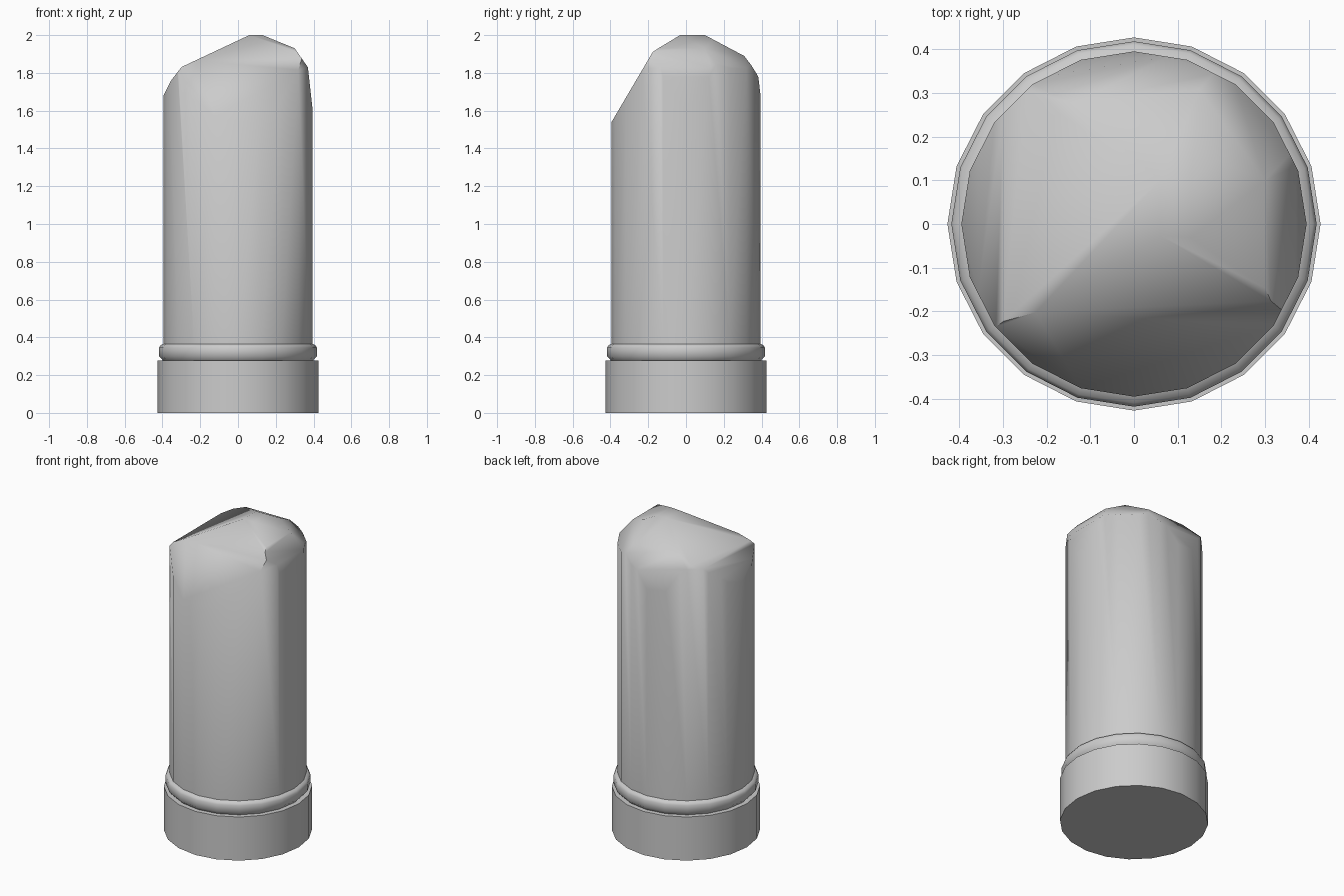
import bpy, bmesh, math
from mathutils import Vector

if "Cube" in bpy.data.objects:
    bpy.data.objects.remove(bpy.data.objects["Cube"])

SIDES = 20


def lathe(bm, profile):
    """Revolve (radius, z) points around z; a zero radius end becomes a cap."""
    rings = []
    for r, z in profile:
        rings.append([bm.verts.new((r * math.cos(2 * math.pi * i / SIDES),
                                    r * math.sin(2 * math.pi * i / SIDES), z))
                      for i in range(SIDES)])
    for low, high in zip(rings, rings[1:]):
        for i in range(SIDES):
            j = (i + 1) % SIDES
            bm.faces.new((low[i], low[j], high[j], high[i]))
    return rings


def finish(name, bm, angle):
    mesh = bpy.data.meshes.new(name)
    bm.to_mesh(mesh)
    bm.free()
    obj = bpy.data.objects.new(name, mesh)
    bpy.context.collection.objects.link(obj)
    bpy.ops.object.select_all(action='DESELECT')
    bpy.context.view_layer.objects.active = obj
    obj.select_set(True)
    bpy.ops.object.shade_smooth_by_angle(angle=math.radians(angle))


# Plinth drum with closed underside and a narrow ledge on top
bm = bmesh.new()
rings = lathe(bm, [(0.427, 0), (0.427, 0.277), (0.397, 0.277)])
bm.faces.new(rings[0][::-1])
finish("base", bm, 50)

# Moulded ring above the plinth
bm = bmesh.new()
lathe(bm, [(0.397, 0.277), (0.418, 0.30), (0.418, 0.345), (0.41, 0.358), (0.395, 0.365)])
finish("collar", bm, 60)

# Shaft, chipped to a broken top by a set of slanted cuts
bm = bmesh.new()
top = lathe(bm, [(0.395, 0.365), (0.395, 2.2)])[1]
bm.faces.new(top)

# Each cut: point on the plane, then slope of z along x and y
cuts = [
    ((0, 0, 2.0), 0, 0),                # peak
    ((0, -0.20, 1.87), 0, 1.70),        # large front break
    ((0, -0.11, 1.94), 0.05, 0.68),     # front shoulder
    ((0.06, 0, 2.0), 0.47, 0),          # left slope
    ((-0.30, 0, 1.83), 1.30, 0),
    ((-0.35, 0, 1.77), 2.0, 0),
    ((0.13, 0, 2.0), -0.41, 0),         # right slope
    ((0.30, 0, 1.93), -1.43, 0),
    ((0.37, 0, 1.83), -9.0, 0),
    ((0, 0.10, 2.0), 0, -0.53),         # back slope
    ((0, 0.29, 1.90), 0.1, -1.40),
    ((0, 0.37, 1.79), 0.6, -4.5),
    ((0.2, 0.2, 1.93), -0.7, -0.7),     # back right corner
]
for point, sx, sy in cuts:
    result = bmesh.ops.bisect_plane(
        bm, geom=bm.verts[:] + bm.edges[:] + bm.faces[:], dist=1e-5,
        plane_co=Vector(point), plane_no=Vector((-sx, -sy, 1)).normalized(),
        clear_outer=True)
    rim = [e for e in result["geom_cut"]
           if isinstance(e, bmesh.types.BMEdge) and e.is_boundary]
    if rim:
        bmesh.ops.holes_fill(bm, edges=rim, sides=0)
bmesh.ops.remove_doubles(bm, verts=bm.verts[:], dist=0.002)
bmesh.ops.recalc_face_normals(bm, faces=bm.faces[:])
finish("broken_shaft", bm, 60)
